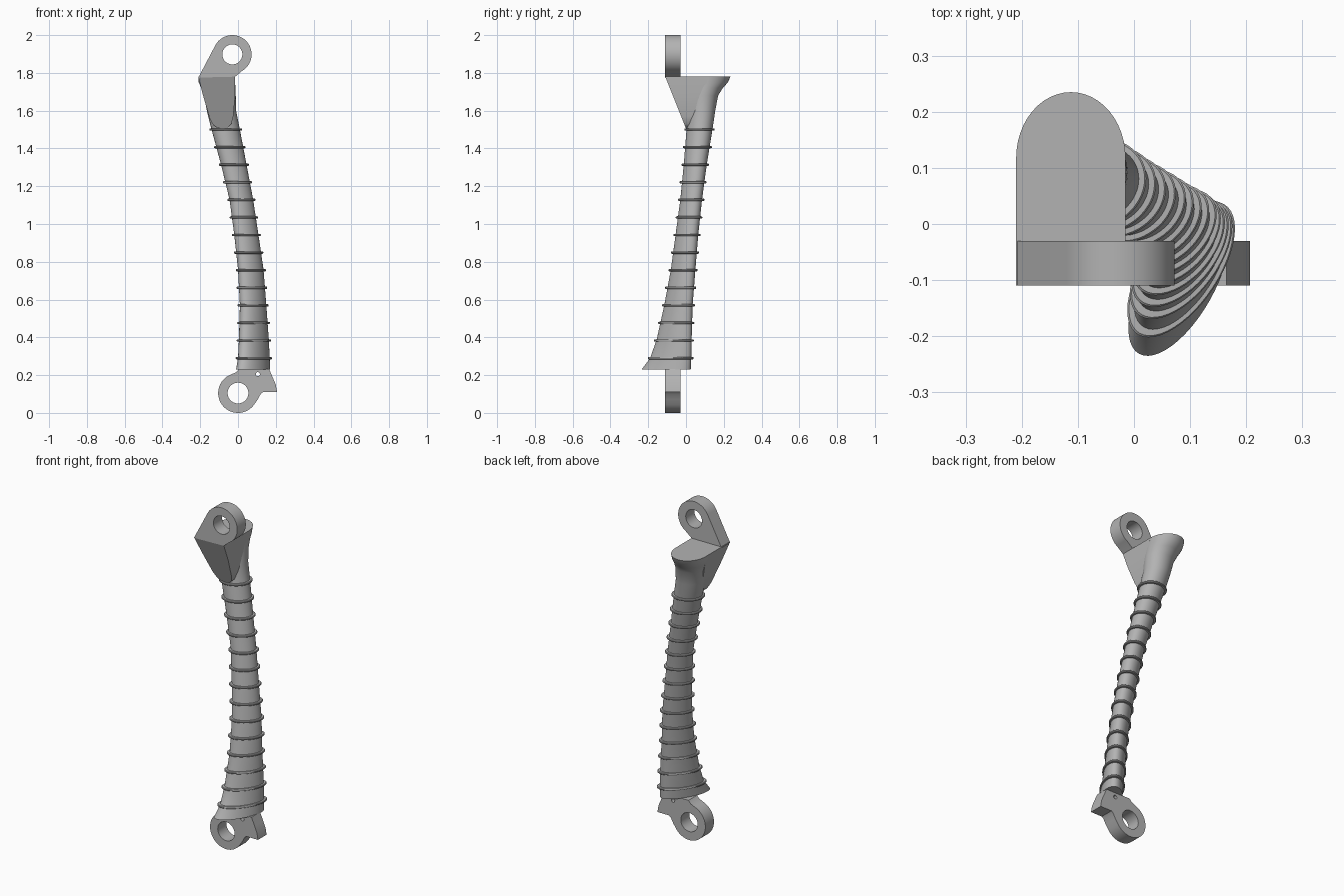
import bpy, bmesh
from math import sin, cos, pi, radians

cube = bpy.data.objects.get("Cube")
if cube:
    bpy.data.objects.remove(cube, do_unlink=True)

GREY = (0.45, 0.45, 0.45, 1)
mat = bpy.data.materials.new("plain grey")
mat.use_nodes = True
mat.diffuse_color = GREY
mat.node_tree.nodes["Principled BSDF"].inputs["Base Color"].default_value = GREY


def finish(name, mesh, angle=35):
    mesh.materials.clear()
    mesh.materials.append(mat)
    ob = bpy.data.objects.new(name, mesh)
    bpy.context.collection.objects.link(ob)
    bpy.ops.object.select_all(action="DESELECT")
    ob.select_set(True)
    bpy.context.view_layer.objects.active = ob
    bpy.ops.object.shade_smooth_by_angle(angle=radians(angle))
    return ob


def loft(name, loops):
    """Skin closed loops of equal length and cap both ends."""
    bm = bmesh.new()
    rows = [[bm.verts.new(p) for p in loop] for loop in loops]
    n = len(rows[0])
    for a, b in zip(rows, rows[1:]):
        for i in range(n):
            j = (i + 1) % n
            bm.faces.new((a[i], a[j], b[j], b[i]))
    bm.faces.new(rows[0][::-1])
    bm.faces.new(rows[-1])
    bmesh.ops.recalc_face_normals(bm, faces=bm.faces)
    mesh = bpy.data.meshes.new(name)
    bm.to_mesh(mesh)
    bm.free()
    return finish(name, mesh)


# Shaft sections: z, x min, x max, y min, y max
SECTIONS = [
    (.23, -.01, .17, -.235, .025), (.29, 0, .168, -.19, .028),
    (.39, .005, .163, -.155, .03), (.57, .01, .15, -.115, .035),
    (.76, 0, .135, -.08, .05), (.945, -.02, .108, -.055, .065),
    (1.13, -.045, .08, -.03, .085), (1.315, -.09, .045, -.012, .11),
    (1.5, -.14, .01, .003, .14), (1.6, -.165, -.01, .01, .155),
    (1.68, -.18, -.012, .01, .17), (1.72, -.195, -.014, .005, .195),
    (1.75, -.208, -.015, 0, .222), (1.78, -.21, -.015, 0, .235),
]


def section(z):
    for a, b in zip(SECTIONS, SECTIONS[1:]):
        if z <= b[0]:
            t = (z - a[0]) / (b[0] - a[0])
            return [p + (q - p) * t for p, q in zip(a, b)]
    return SECTIONS[-1]


def outline(z, grow=0, n=48):
    _, x0, x1, y0, y1 = section(z)
    skew = max(0, .65 * (1.78 - z) / 1.5)
    loop = []
    for i in range(n):
        t = 2 * pi * i / n
        loop.append(((x0 + x1) / 2 + ((x1 - x0) / 2 + grow) * cos(t),
                     (y0 + y1) / 2 + ((y1 - y0) / 2 + grow) * sin(t + skew), z))
    return loop


loft("shaft", [outline(s[0]) for s in SECTIONS])

# Evenly spaced raised bands
for k in range(14):
    z = .29 + k * .0931
    rows = []
    for dz, grow in ((-.007, -.01), (-.006, .009), (-.003, .012),
                     (.003, .012), (.006, .009), (.007, -.01)):
        rows.append([(x, y, z + dz) for x, y, _ in outline(z, grow)])
    loft(f"band_{k + 1}", rows)

# Sloping bracket wedge with a rounded lower end
PROFILE = [(-.21, 1.78), (-.185, 1.68), (-.15, 1.56), (-.132, 1.525),
           (-.11, 1.51), (-.08, 1.505), (-.055, 1.51), (-.035, 1.53),
           (-.025, 1.57), (-.015, 1.68), (-.015, 1.78)]
loft("upper_wedge", [[(x, -.11 + (1.78 - z) * .4, z) for x, z in PROFILE],
                     [(x, .06 + (z - 1.5) * .2, z) for x, z in PROFILE]])


def arc(cx, cz, r, start, end, n=40):
    angles = [radians(start + (end - start) * i / n) for i in range(n + 1)]
    return [(cx + r * cos(a), cz + r * sin(a)) for a in angles]


def plate(name, loops):
    """Flat plate with holes, extruded along y."""
    cu = bpy.data.curves.new(name + "_curve", "CURVE")
    cu.dimensions = "2D"
    cu.fill_mode = "BOTH"
    cu.extrude = .04
    for loop in loops:
        sp = cu.splines.new("POLY")
        sp.points.add(len(loop) - 1)
        for p, (x, z) in zip(sp.points, loop):
            p.co = (x, z, 0, 1)
        sp.use_cyclic_u = True
    tmp = bpy.data.objects.new(name + "_tmp", cu)
    bpy.context.collection.objects.link(tmp)
    bpy.context.view_layer.update()
    deps = bpy.context.evaluated_depsgraph_get()
    mesh = bpy.data.meshes.new_from_object(tmp.evaluated_get(deps))
    bpy.data.objects.remove(tmp, do_unlink=True)
    bm = bmesh.new()
    bm.from_mesh(mesh)
    bmesh.ops.remove_doubles(bm, verts=bm.verts, dist=.0001)
    for v in bm.verts:
        x, z, d = v.co
        v.co = (x, -.07 - d, z)
    bmesh.ops.recalc_face_normals(bm, faces=bm.faces)
    bm.to_mesh(mesh)
    bm.free()
    return finish(name, mesh, 30)


def hole(cx, cz, r, n=40):
    return arc(cx, cz, r, 360, 0, n)[:-1]


# Upper eye lug
plate("upper_lug", [
    arc(-.03, 1.898, .102, -60, 152) + [(-.21, 1.775), (-.015, 1.78)],
    hole(-.03, 1.898, .053)])

# Lower eye lug with its hooked heel and pin hole
plate("lower_lug", [
    arc(0, .105, .105, 110, 325) + [(.105, .072), (.12, .1), (.132, .11),
                                    (.207, .11), (.2, .15), (.185, .185),
                                    (.165, .232), (.005, .232), (-.01, .215)],
    hole(0, .105, .055), hole(.105, .205, .011, 16)])
